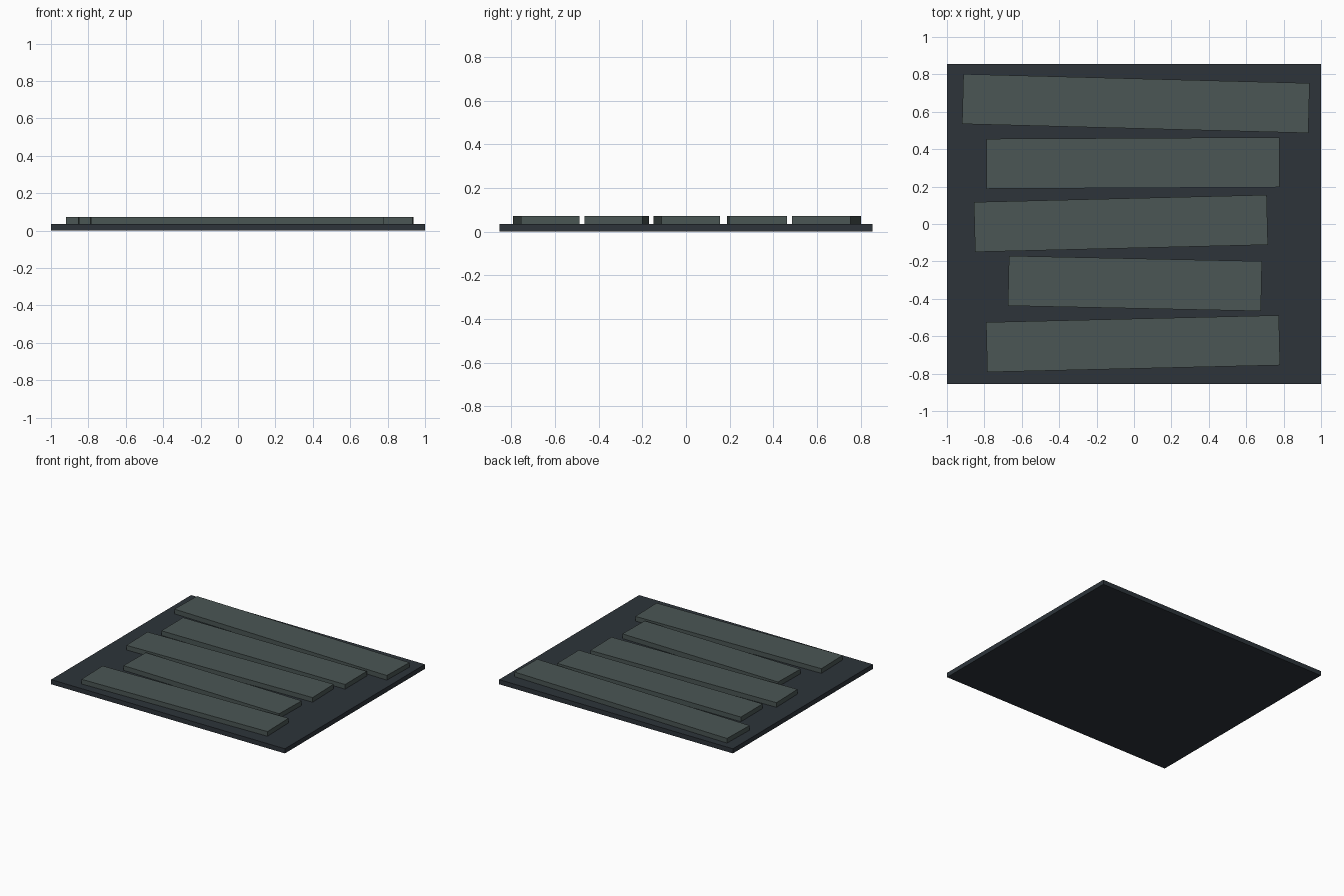
import bpy
from math import radians

cube = bpy.data.objects.get("Cube")
if cube:
    bpy.data.objects.remove(cube, do_unlink=True)


def material(name, color):
    mat = bpy.data.materials.new(name)
    mat.use_nodes = True
    mat.diffuse_color = color
    mat.node_tree.nodes["Principled BSDF"].inputs["Base Color"].default_value = color
    return mat


def box(name, center, size, angle, mat):
    bpy.ops.mesh.primitive_cube_add(size=1, location=center, rotation=(0, 0, radians(angle)))
    obj = bpy.context.object
    obj.name = name
    obj.scale = size
    obj.data.materials.append(mat)
    return obj


slate = material("dark slate", (0.026, 0.034, 0.042, 1))
wood = material("grey green wood", (0.069, 0.093, 0.089, 1))

BASE_H, PLANK_H, PLANK_W = 0.036, 0.036, 0.267

# Base panel
box("base_panel", (0, 0, BASE_H / 2), (2, 1.71, BASE_H), 0, slate)

# Slightly crooked planks, back to front: x, y, length, angle
planks = [
    (0.01, 0.644, 1.852, -1.5),
    (-0.005, 0.326, 1.566, 0.3),
    (-0.07, 0.003, 1.566, 1.4),
    (0.005, -0.318, 1.353, -1.2),
    (-0.005, -0.64, 1.566, 1.35),
]
for i, (x, y, length, angle) in enumerate(planks, 1):
    box(f"plank_{i}", (x, y, BASE_H + PLANK_H / 2), (length, PLANK_W, PLANK_H), angle, wood)
